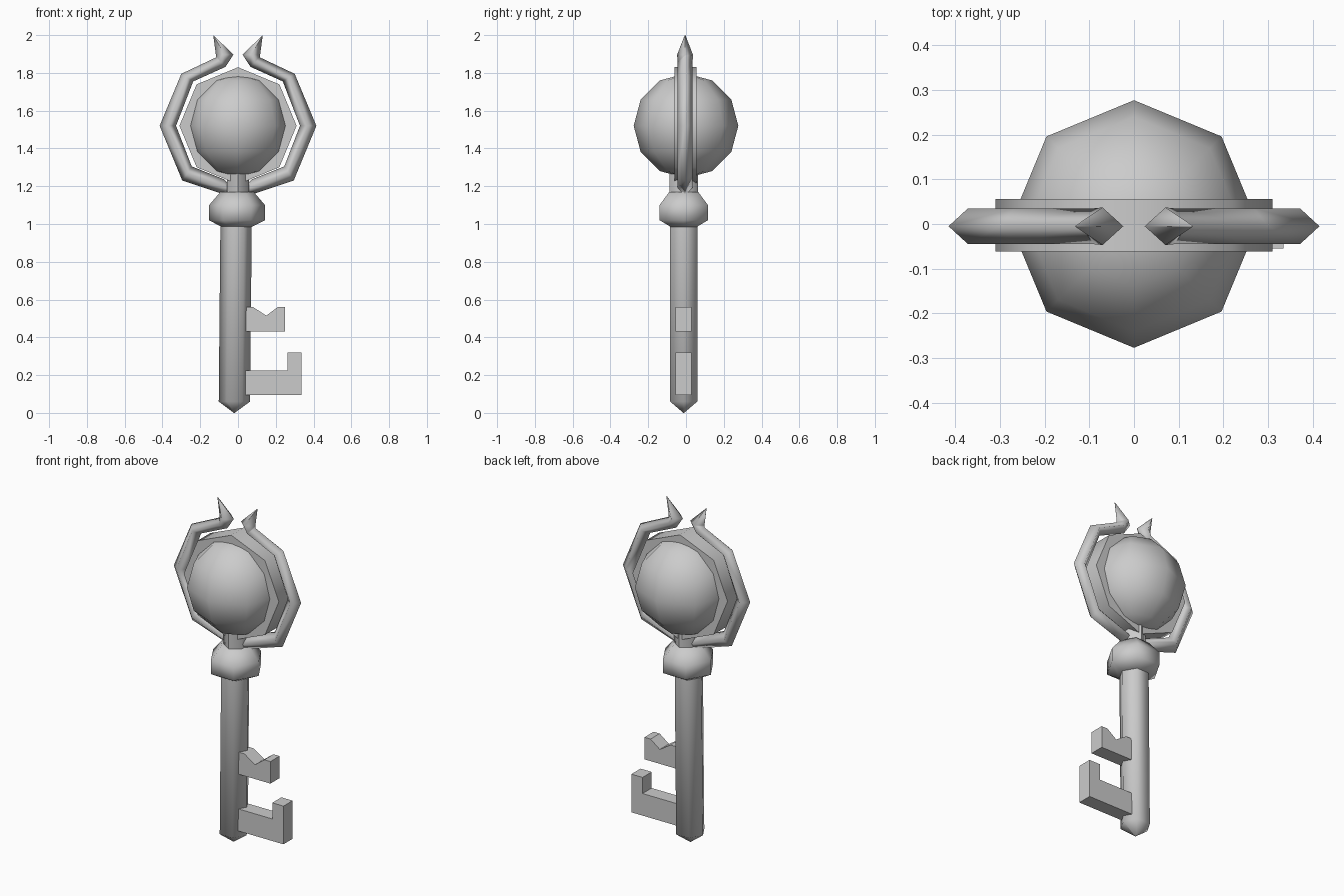
import bpy, bmesh, math

if "Cube" in bpy.data.objects:
    bpy.data.objects.remove(bpy.data.objects["Cube"])

Y0 = -0.012  # depth centre of the shaft and bits


def finish(name, bm, angle):
    bmesh.ops.remove_doubles(bm, verts=bm.verts, dist=1e-5)
    bmesh.ops.recalc_face_normals(bm, faces=bm.faces)
    mesh = bpy.data.meshes.new(name)
    bm.to_mesh(mesh)
    bm.free()
    ob = bpy.data.objects.new(name, mesh)
    bpy.context.collection.objects.link(ob)
    bpy.ops.object.select_all(action='DESELECT')
    ob.select_set(True)
    bpy.context.view_layer.objects.active = ob
    bpy.ops.object.shade_smooth_by_angle(angle=math.radians(angle))
    return ob


def skin(name, loops, angle):
    """Join a row of equal-length vertex loops and cap both ends."""
    bm = bmesh.new()
    rows = [[bm.verts.new(p) for p in loop] for loop in loops]
    n = len(rows[0])
    for a, b in zip(rows, rows[1:]):
        for i in range(n):
            j = (i + 1) % n
            bm.faces.new((a[i], a[j], b[j], b[i]))
    bm.faces.new(rows[0])
    bm.faces.new(rows[-1])
    return finish(name, bm, angle)


def hex_ring(x, z, r):
    return [(x + r * math.cos(math.radians(60 * i)),
             Y0 + r * math.sin(math.radians(60 * i)), z) for i in range(6)]


def lathe(name, rings):
    return skin(name, [hex_ring(*r) for r in rings], 65)


def plate(name, profile, y1, y2, angle=30):
    return skin(name, [[(x, y, z) for x, z in profile] for y in (y1, y2)], angle)


# Shaft with pointed foot, collar and neck
lathe("shaft", [(-0.02, 0.0, 0.002), (-0.019, 0.06, 0.083), (-0.01, 1.02, 0.083)])
lathe("collar", [(-0.008, 0.985, 0.08), (-0.005, 1.02, 0.148),
                 (-0.005, 1.10, 0.148), (-0.005, 1.17, 0.088)])
neck = [(0.065 * sx, Y0 + sy) for sx, sy in
        ((0, -0.076), (0.9, -0.038), (0.9, 0.038), (0, 0.076), (-0.9, 0.038), (-0.9, -0.038))]
skin("neck", [[(x, y, z) for x, y in neck] for z in (1.14, 1.29)], 65)

# Key bits
plate("upper_bit", [(0.0, 0.43), (0.25, 0.43), (0.25, 0.56), (0.21, 0.56),
                    (0.15, 0.515), (0.08, 0.56), (0.0, 0.56)], -0.055, 0.03)
plate("lower_bit", [(0.0, 0.095), (0.335, 0.095), (0.335, 0.32), (0.262, 0.32),
                    (0.262, 0.225), (0.0, 0.225)], -0.055, 0.03)

# Ball and the eight-sided band around it
bm = bmesh.new()
bmesh.ops.create_uvsphere(bm, u_segments=8, v_segments=6, radius=0.277)
bmesh.ops.translate(bm, verts=bm.verts, vec=(0, 0, 1.52))
finish("ball", bm, 65)
plate("band", [(0.31 * math.cos(math.radians(45 * i)),
                1.52 + 0.31 * math.sin(math.radians(45 * i))) for i in range(8)],
      -0.062, 0.056, 50)

# Curved arms: outer point, inner point and half depth of each diamond section
SECTIONS = [((0.02, 1.178), (0.02, 1.182), 0.003),
            ((0.053, 1.15), (0.075, 1.237), 0.04),
            ((0.295, 1.23), (0.245, 1.305), 0.04),
            ((0.415, 1.52), (0.328, 1.52), 0.04),
            ((0.30, 1.795), (0.237, 1.755), 0.04),
            ((0.116, 1.882), (0.066, 1.832), 0.04),
            ((0.117, 1.895), (0.024, 1.897), 0.042),
            ((0.131, 2.0), (0.129, 1.998), 0.002)]
for side, sx in (("right", 1), ("left", -1)):
    loops = []
    for (xo, zo), (xi, zi), d in SECTIONS:
        xm, zm = (xo + xi) / 2, (zo + zi) / 2
        loops.append([(sx * xo, -0.005, zo), (sx * xm, -0.005 + d, zm),
                      (sx * xi, -0.005, zi), (sx * xm, -0.005 - d, zm)])
    skin(side + "_arm", loops, 95)
